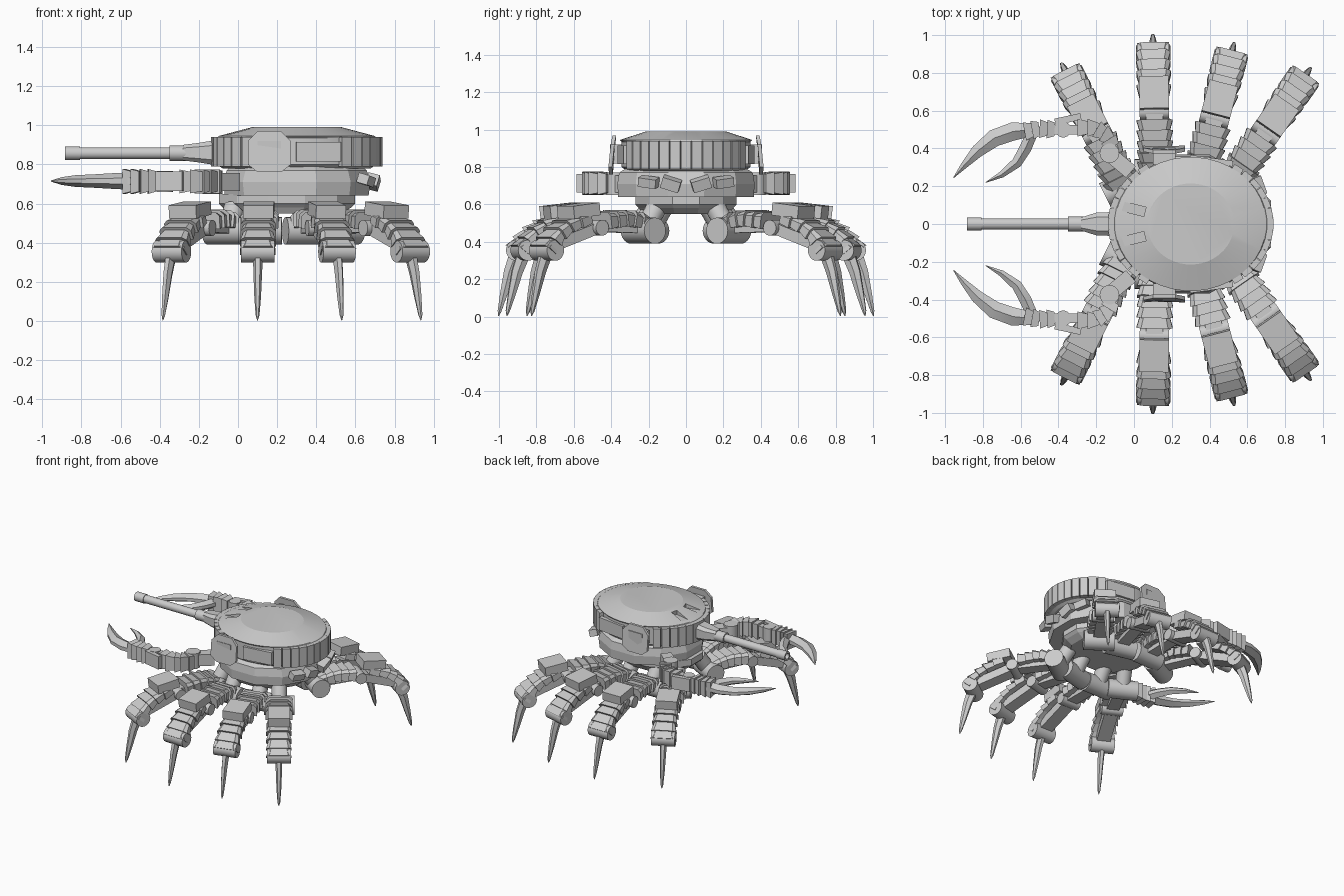
import bpy, bmesh, math
from mathutils import Vector as V, Euler

if "Cube" in bpy.data.objects:
    bpy.data.objects.remove(bpy.data.objects["Cube"])


def obj(name, parts, mirror=False, smooth=35):
    """Build one object from a list of lofts; each loft is a list of rings."""
    bm = bmesh.new()
    for rings in parts:
        rs = [[bm.verts.new(p) for p in r] for r in rings]
        n = len(rs[0])
        for a, b in zip(rs, rs[1:]):
            for i in range(n):
                bm.faces.new((a[i], a[(i + 1) % n], b[(i + 1) % n], b[i]))
        bm.faces.new(rs[0][::-1])
        bm.faces.new(rs[-1])
    bmesh.ops.recalc_face_normals(bm, faces=bm.faces)
    me = bpy.data.meshes.new(name)
    bm.to_mesh(me)
    bm.free()
    o = bpy.data.objects.new(name, me)
    bpy.context.collection.objects.link(o)
    if mirror:
        m = o.modifiers.new("mirror", 'MIRROR')
        m.use_axis = (False, True, False)
        m.use_mirror_merge = False
    if smooth:
        bpy.ops.object.select_all(action='DESELECT')
        bpy.context.view_layer.objects.active = o
        o.select_set(True)
        bpy.ops.object.shade_smooth_by_angle(angle=math.radians(smooth))
    return o


def tube(a, b, *radii, n=18):
    """Cylinder or cone chain from a to b, radii spaced as (fraction, radius)."""
    a, b = V(a), V(b)
    q = (b - a).to_track_quat('Z', 'Y')
    return [[a.lerp(b, f) + q @ V((r * math.cos(t), r * math.sin(t), 0))
             for t in (2 * math.pi * i / n for i in range(n))] for f, r in radii]


def cyl(a, b, r, n=18):
    return tube(a, b, (0, r), (1, r), n=n)


def box(c, size, rot=(0, 0, 0)):
    q = Euler([math.radians(k) for k in rot]).to_matrix()
    x, y, z = [k / 2 for k in size]
    return [[V(c) + q @ V((i * x, j * y, k * z)) for i, j in
             ((-1, -1), (1, -1), (1, 1), (-1, 1))] for k in (-1, 1)]


def oval(levels, n, cx=0.3):
    """Stack of elliptical rings: (z, rx, ry)."""
    return [[V((cx + rx * math.cos(t), ry * math.sin(t), z))
             for t in (2 * math.pi * (i + .5) / n for i in range(n))] for z, rx, ry in levels]


def along(path, f):
    """Point and direction at fraction f of a 2D polyline."""
    k = f * (len(path) - 1)
    i = min(int(k), len(path) - 2)
    a, b = V(path[i]), V(path[i + 1])
    return a.lerp(b, k - i), (b - a).normalized()


# hull and belly
obj("hull", [oval([(.64, .38, .375), (.71, .39, .38), (.77, .37, .37), (.80, .33, .32)], 12)], smooth=0)
obj("belly", [oval([(.55, .29, .24), (.58, .34, .26), (.60, .36, .28), (.65, .36, .28)], 12, .25)], smooth=0)
obj("rear_vent", [box((.69, .08, .71), (.06, .10, .06), (18, 15, 8)),
                  box((.655, .20, .72), (.06, .10, .05), (8, 15, 22))], True)

# turret body with low domed roof
turret = obj("turret", [oval([(.78, .38, .32), (.80, .41, .345), (.935, .41, .345),
                              (.945, .40, .355), (.99, .23, .215)], 40)], smooth=15)
cut = obj("roof_notch_cutter", [box((-.005, s * .08, .997), (.13, .05, .09), (0, 0, -s * 14))
                                for s in (-1, 1)], smooth=0)
cut.hide_render = True
cut.hide_set(True)
b = turret.modifiers.new("notches", 'BOOLEAN')
b.operation, b.object, b.solver = 'DIFFERENCE', cut, 'EXACT'

# armour slats around the front and back of the turret
slats = []
for mid in (0, 180):
    for i in range(13):
        t = math.radians(mid - 54 + 9 * i)
        c, s = math.cos(t), math.sin(t)
        face = math.degrees(math.atan2(s / .36, c / .43))
        slats.append(box((.3 + .42 * c, .355 * s, .865), (.036, .056, .15), (0, 0, face)))
obj("turret_slats", slats)

# eight-sided cheek plates and side panels
cheek = [(.05, .80), (.05, .92), (.10, .97), (.22, .97), (.27, .92), (.27, .80), (.22, .76), (.10, .76)]
obj("cheek_plate", [[[V((x, y - .2 * max(z - .86, 0) - .1 * max(.8 - z, 0), z)) for x, z in cheek]
                     for y in (.395, .415)],
                    box((.16, .36, .87), (.12, .09, .10))], True, 0)
obj("turret_side_panel", [box((.41, .335, .865), (.23, .03, .10), (0, 0, -8))], True)

# cannon
obj("cannon_mount", [[[V((x, y * w, .86 + z * h)) for y, z in
                       ((-1, -.6), (-.6, -1), (.6, -1), (1, -.6), (1, .6), (.6, 1), (-.6, 1), (-1, .6))]
                      for x, w, h in ((-.05, .065, .065), (-.12, .063, .063), (-.20, .06, .05),
                                      (-.28, .035, .04))]])
obj("cannon_barrel", [tube((-.2, 0, .857), (-.885, 0, .857), (0, .04), (.22, .04), (.22, .03),
                           (.885, .03), (.885, .035), (1, .035), (1, .022), (.93, .022))])

# walking legs: hip point, direction; profile worked in (s along leg, z)
legs = {"front_leg": ((-.04, .17), (-.45, .89)), "mid_front_leg": ((.115, .24), (-.02, 1)),
        "mid_rear_leg": ((.34, .22), (.25, .97)), "rear_leg": ((.50, .20), (.57, .82))}
UPPER = [(.04, .505), (.17, .53), (.31, .515)]
LOWER = [(.42, .525), (.54, .49), (.63, .43), (.69, .355)]

for name, (hip, d) in legs.items():
    d = V((*d, 0)).normalized()
    t = V((-d.y, d.x, 0))
    h = V((*hip, 0))

    def P(s, z, w=0):
        return h + d * s + t * w + V((0, 0, z))

    def arch(path, f, w, up, dn):
        p, g = along(path, f)
        sect = ((-w, -dn), (-w, up * .5), (-w * .75, up), (w * .75, up), (w, up * .5), (w, -dn))
        return [P(p.x - g.y * k, p.y + g.x * k, l) for l, k in sect]

    def bar(a, b, w, k):
        g = (V(b) - V(a)).normalized()
        return [[P(p[0] - g.y * j * k, p[1] + g.x * j * k, i * w) for i, j in
                 ((-1, -1), (1, -1), (1, 1), (-1, 1))] for p in (a, b)]

    # hip, beams and joints
    obj(name + "_joints", [
        cyl(P(.035, .46, -.11), P(.035, .46, .11), .07, 24), cyl(P(-.05, .58), P(.03, .46), .055),
        bar((0, .475), (.36, .485), .045, .03), bar((.34, .48), (.67, .37), .05, .03),
        cyl(P(.355, .475, -.078), P(.355, .475, .078), .042),
        cyl(P(.665, .355, -.085), P(.665, .355, .085), .056)], True)
    # overlapping armour plates and the box over the elbow
    plates = []
    for path, n, w, dn in ((UPPER, 5, .085, .04), (LOWER, 5, .08, .025)):
        for i in range(n):
            plates.append([arch(path, i / n, w - .005, .028, dn),
                           arch(path, (i + 1) / n - .001, w + .011, .043, dn + .006)])
    plates.append(bar((.37, .577), (.54, .557), .078, .034))
    obj(name + "_armour", plates, True, 0)
    # pointed foot
    obj(name + "_spike", [[[P(s + i * a, z + i * a * .25, j * w) for i, j in
                            ((-1, -.5), (0, -1), (1, -.5), (1, .5), (0, 1), (-1, .5))]
                           for s, z, a, w in ((.66, .36, .035, .026), (.705, .24, .028, .022),
                                              (.735, .12, .019, .017), (.757, .03, .010, .010),
                                              (.762, .004, .002, .002))]], True, 20)


# claw arms
def blade(pts, z0=.715):
    """Tapered crescent finger from (x, y, half width, half height)."""
    rings = []
    for i, (x, y, w, hz) in enumerate(pts):
        a, c = pts[max(i - 1, 0)], pts[min(i + 1, len(pts) - 1)]
        g = V((c[0] - a[0], c[1] - a[1], 0)).normalized()
        n = V((-g.y, g.x, 0))
        rings.append([V((x, y, z0)) + n * (u * w) + V((0, 0, v * hz)) for u, v in
                      ((-1, -.35), (0, -1), (1, -.35), (1, .35), (0, 1), (-1, .35))])
    return rings


def side_plate(path, f0, f1, w0, w1, hz0, hz1):
    rings = []
    for f, w, hz in ((f0, w0, hz0), (f1, w1, hz1)):
        p, g = along(path, f)
        rings.append([V((p.x - g.y * u * w, p.y + g.x * u * w, .713 + v * hz)) for u, v in
                      ((-1, -1), (1, -1), (1, 1), (-1, 1))])
    return rings


ARM = [(-.11, .41), (-.15, .475), (-.21, .51), (-.30, .51)]
WRIST = [(-.42, .50), (-.50, .505), (-.58, .49)]
obj("claw_arm_joints", [cyl((-.13, .375, .65), (-.13, .375, .77), .052),
                        cyl((-.375, .50, .66), (-.375, .50, .765), .042),
                        box((-.07, .32, .71), (.14, .08, .09), (0, 0, -40)),
                        box((-.375, .50, .713), (.20, .05, .09))], True)
obj("claw_arm_armour",
    [side_plate(ARM, i / 5, (i + 1) / 5 - .001, .034, .047, .050, .061) for i in range(5)] +
    [side_plate(WRIST, i / 4, (i + 1) / 4 - .001, .036, .049, .052, .063) for i in range(4)] +
    [box((-.35, .555, .713), (.14, .035, .10), (0, 0, 12))], True, 0)
obj("claw_outer_finger", [blade([(-.54, .50, .035, .045), (-.64, .49, .048, .04), (-.74, .455, .046, .034),
                                 (-.83, .385, .034, .03), (-.90, .31, .018, .02),
                                 (-.955, .245, .002, .003)])], True, 30)
obj("claw_inner_finger", [blade([(-.54, .48, .03, .04), (-.575, .40, .032, .036), (-.62, .325, .028, .03),
                                 (-.70, .262, .017, .02), (-.785, .22, .002, .003)])], True, 30)
